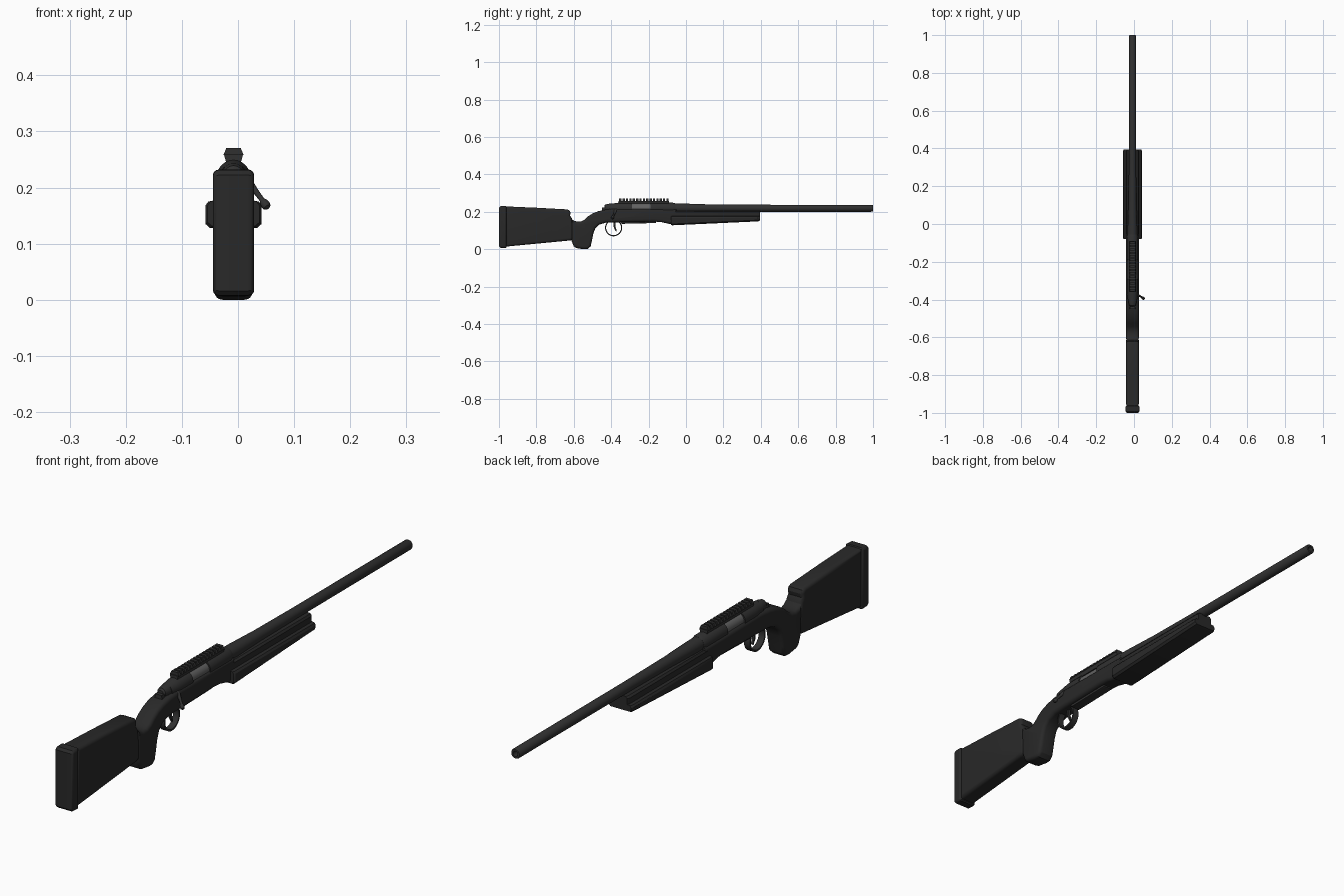
import bpy, bmesh, math
from mathutils import Vector, Matrix

if "Cube" in bpy.data.objects:
    bpy.data.objects.remove(bpy.data.objects["Cube"])

CX = -0.008   # centre plane of the model
BZ = 0.219    # bore axis height


def mat(name, v):
    m = bpy.data.materials.new(name)
    m.diffuse_color = (v, v, v, 1)
    m.use_nodes = True
    m.node_tree.nodes["Principled BSDF"].inputs["Base Color"].default_value = m.diffuse_color
    return m


BLACK, STEEL, BRIGHT = mat("black_polymer", 0.022), mat("dark_steel", 0.03), mat("bare_steel", 0.12)


def finish(name, bm, m, angle=32):
    bmesh.ops.recalc_face_normals(bm, faces=bm.faces)
    me = bpy.data.meshes.new(name)
    bm.to_mesh(me)
    bm.free()
    ob = bpy.data.objects.new(name, me)
    bpy.context.collection.objects.link(ob)
    me.materials.append(m)
    bpy.ops.object.select_all(action='DESELECT')
    ob.select_set(True)
    bpy.context.view_layer.objects.active = ob
    bpy.ops.object.shade_smooth_by_angle(angle=math.radians(angle))
    return ob


def loft(name, rings, m, caps=True, close=False):
    bm = bmesh.new()
    vr = [[bm.verts.new(p) for p in r] for r in rings]
    n = len(vr[0])
    pairs = list(zip(vr, vr[1:])) + ([(vr[-1], vr[0])] if close else [])
    for a, b in pairs:
        for i in range(n):
            j = (i + 1) % n
            bm.faces.new((a[i], a[j], b[j], b[i]))
    if caps:
        bm.faces.new(vr[0])
        bm.faces.new(vr[-1])
    return finish(name, bm, m)


def inset(pts, d):
    # moves a clockwise (y, z) outline inward by d
    out = []
    for i, p in enumerate(pts):
        p, a, b = Vector(p), Vector(pts[i - 1]), Vector(pts[(i + 1) % len(pts)])
        e, f = (p - a).normalized(), (b - p).normalized()
        n1, n2 = Vector((e.y, -e.x)), Vector((f.y, -f.x))
        s = n1 + n2
        out.append(p + s * (d / max(0.5, 1 + n1.dot(n2))))
    return out


def slab(name, pts, width, bevel, m, seg=4):
    # side outline given thickness in x, with rounded long edges
    steps = []
    for k in range(seg + 1):
        a = math.pi / 2 * k / seg
        steps.append((width / 2 - bevel + bevel * math.cos(a), bevel * (1 - math.sin(a))))
    steps = [(-x, d) for x, d in steps] + [(x, d) for x, d in reversed(steps)]
    return loft(name, [[(CX + x, *q) for q in inset(pts, d)] for x, d in sort_steps(steps)], m)


def sort_steps(steps):
    return sorted(steps, key=lambda s: (s[0], -s[1] if s[0] < 0 else s[1]))


def lathe(name, prof, m, n=24, z=BZ, close=False):
    # (y, radius) profile turned about an axis along y
    rings = [[(CX + r * math.cos(2 * math.pi * i / n), y, z + r * math.sin(2 * math.pi * i / n))
              for i in range(n)] for y, r in prof]
    return loft(name, rings, m, not close, close)


def box(name, y0, y1, z0, z1, w, m, top=None):
    top = w if top is None else top
    return loft(name, [[(CX - w / 2, y, z0), (CX + w / 2, y, z0), (CX + top / 2, y, z1),
                        (CX - top / 2, y, z1)] for y in (y0, y1)], m)


# Butt stock and recoil pad
slab("butt_stock", [(-.965, .014), (-.965, .229), (-.80, .222), (-.635, .213), (-.622, .207), (-.617, .194),
                    (-.620, .180), (-.610, .165), (-.604, .12), (-.604, .055), (-.615, .048), (-.63, .046)],
     .067, .013, BLACK)
slab("recoil_pad", [(-1, .016), (-1, .222), (-.992, .231), (-.964, .232), (-.960, .228), (-.960, .011),
                    (-.964, .007), (-.992, .008)], .073, .010, BLACK)

# Pistol grip, wrist and action bedding
slab("grip_and_action_stock",
     [(-.612, .045), (-.614, .165), (-.600, .153), (-.580, .147), (-.560, .149), (-.543, .158), (-.525, .175),
      (-.500, .191), (-.470, .203), (-.430, .212), (-.380, .217), (-.05, .214), (-.05, .132), (-.085, .134),
      (-.13, .145), (-.17, .148), (-.37, .144), (-.43, .142), (-.465, .131), (-.485, .112), (-.495, .085),
      (-.503, .045), (-.510, .015), (-.525, .001), (-.545, 0), (-.585, .006), (-.600, .015)],
     .068, .014, BLACK)


# Wide fore-end with stepped sides
def fore_section(y, b, grow=0.0):
    half = [(.042, b), (.050, b + .007), (.050, .168), (.045, .175), (.034, .177), (.034, .198), (.028, .205)]
    half = [(x - grow, z) for x, z in half]
    return [(CX + x, y, z) for x, z in half] + [(CX - x, y, z) for x, z in reversed(half)]


loft("fore_end", [fore_section(-.08, .131, .004), fore_section(-.074, .128), fore_section(.386, .149),
                  fore_section(.395, .153, .004)], BLACK)

# Barrel with open muzzle
lathe("barrel", [(-.08, .026), (-.02, .0255), (.12, .021), (.35, .019), (.996, .0185), (1, .0165),
                 (1, .0095), (.93, .0095), (.93, .001), (-.08, .001)], STEEL, close=True)

# Receiver rings, bolt visible in the port
lathe("receiver_front_ring", [(-.19, .030), (-.07, .030), (-.055, .026)], STEEL)
lathe("receiver_rear_bridge", [(-.405, .024), (-.375, .028), (-.36, .030), (-.29, .030)], STEEL)
lathe("bolt_body", [(-.30, .025), (-.18, .025)], BRIGHT)
lathe("bolt_shroud", [(-.437, .010), (-.432, .017), (-.415, .021), (-.40, .022)], STEEL, z=BZ + .003)
box("receiver_tang", -.45, -.38, .19, .222, .034, STEEL, .026)

# Sight rail with cross slots
box("rail_base", -.36, -.09, .244, .259, .026, STEEL, .034)
N = 15
pitch = .27 / N
for i in range(N):
    y = -.36 + pitch * i
    box("rail_tooth_%02d" % (i + 1), y + .003, y + pitch - .003, .258, .270, .036, STEEL, .026)


# Bolt handle: tapered stem and knob
def tube(name, pts, m, n=12):
    rings = []
    for i, (p, r) in enumerate(pts):
        a, b = Vector(pts[max(i - 1, 0)][0]), Vector(pts[min(i + 1, len(pts) - 1)][0])
        q = Vector((0, 0, 1)).rotation_difference((b - a).normalized())
        rings.append([Vector(p) + q @ Vector((r * math.cos(2 * math.pi * k / n),
                                              r * math.sin(2 * math.pi * k / n), 0)) for k in range(n)])
    return loft(name, rings, m)


tube("bolt_handle", [((.008, -.375, .214), .009), ((.022, -.378, .204), .008), ((.034, -.383, .190), .005),
                     ((.043, -.389, .178), .0045), ((.0455, -.391, .1745), .007), ((.049, -.393, .169), .0085),
                     ((.052, -.395, .165), .007), ((.0535, -.396, .163), .003)], STEEL)

# Trigger guard ring
GY, GZ, W = -.387, .115, .024
rings = []
for i in range(32):
    a = 2 * math.pi * i / 32
    c, s = math.cos(a), math.sin(a)
    rings.append([(CX + x, GY + r * c, GZ + r * s)
                  for x, r in ((-W / 2, .040), (W / 2, .040), (W / 2, .046), (-W / 2, .046))])
loft("trigger_guard", rings, STEEL, caps=False, close=True)
slab("trigger", [(-.389, .155), (-.376, .155), (-.378, .125), (-.370, .098), (-.374, .094), (-.386, .115)],
     .010, .002, STEEL, 2)

# Magazine floor plate
slab("floor_plate", [(-.35, .139), (-.35, .152), (-.16, .154), (-.16, .142), (-.17, .140), (-.34, .136)],
     .038, .003, STEEL, 2)
